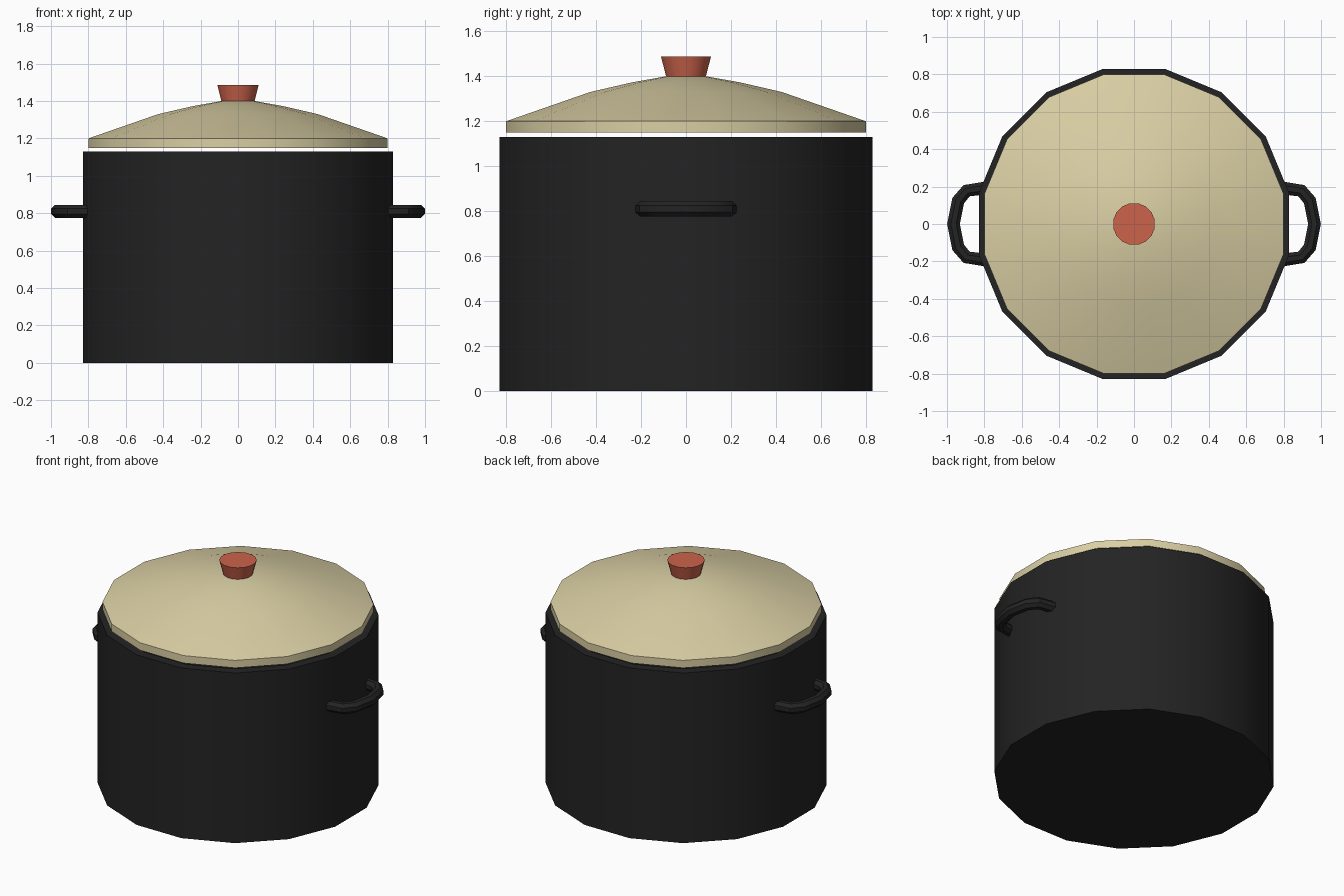
import bpy, bmesh, math
from mathutils import Vector

if "Cube" in bpy.data.objects:
    bpy.data.objects.remove(bpy.data.objects["Cube"])


def material(name, rgb):
    m = bpy.data.materials.new(name)
    m.diffuse_color = (*rgb, 1)
    m.use_nodes = True
    m.node_tree.nodes["Principled BSDF"].inputs["Base Color"].default_value = m.diffuse_color
    return m


black = material("black enamel", (0.017, 0.017, 0.017))
cream = material("cream", (0.70, 0.62, 0.37))
red = material("terracotta red", (0.60, 0.125, 0.07))


def finish(bm, name, mat):
    bmesh.ops.recalc_face_normals(bm, faces=bm.faces[:])
    me = bpy.data.meshes.new(name)
    bm.to_mesh(me)
    bm.free()
    ob = bpy.data.objects.new(name, me)
    bpy.context.collection.objects.link(ob)
    me.materials.append(mat)
    bpy.ops.object.select_all(action='DESELECT')
    ob.select_set(True)
    bpy.context.view_layer.objects.active = ob
    bpy.ops.object.shade_smooth_by_angle(angle=math.radians(35))
    return ob


def skin(bm, rings):
    # bridge successive rings and cap both ends
    n = len(rings[0])
    for a, b in zip(rings, rings[1:]):
        for i in range(n):
            j = (i + 1) % n
            bm.faces.new((a[i], a[j], b[j], b[i]))
    bm.faces.new(rings[0])
    bm.faces.new(rings[-1])


def lathe(name, profile, mat, sides=16):
    bm = bmesh.new()
    rings = []
    for r, z in profile:
        angles = [2 * math.pi * (i + 0.5) / sides for i in range(sides)]
        rings.append([bm.verts.new((r * math.cos(a), r * math.sin(a), z)) for a in angles])
    skin(bm, rings)
    return finish(bm, name, mat)


def handle(name, side, path, radius, mat, sides=8):
    bm = bmesh.new()
    pts = [Vector((x * side, y, 0.81)) for x, y in path]
    up = Vector((0, 0, 1))
    rings = []
    for i, p in enumerate(pts):
        t_in = (p - pts[max(i - 1, 0)]).normalized()
        t_out = (pts[min(i + 1, len(pts) - 1)] - p).normalized()
        out = (t_in + t_out).normalized().cross(up)
        angles = [2 * math.pi * (k + 0.5) / sides for k in range(sides)]
        rings.append([bm.verts.new(p + radius * (math.cos(a) * out + math.sin(a) * up))
                      for a in angles])
    skin(bm, rings)
    return finish(bm, name, mat)


# hollow pot: outer wall, rim, inner wall and floor
lathe("pot_body", [(0.846, 0), (0.846, 1.13), (0.785, 1.13), (0.785, 0.06)], black)

# domed lid with a short upright rim
lathe("lid", [(0.816, 1.15), (0.816, 1.20), (0.435, 1.33), (0.245, 1.373), (0.09, 1.40)], cream)

# flared knob
lathe("lid_knob", [(0.088, 1.39), (0.113, 1.487)], red)

# side handles
half = [(0.79, 0.193), (0.895, 0.178), (0.94, 0.125)]
path = [(x, -y) for x, y in half] + [(0.965, 0)] + half[::-1]
for label, side in (("left", -1), ("right", 1)):
    handle(label + "_handle", side, path, 0.037, black)
